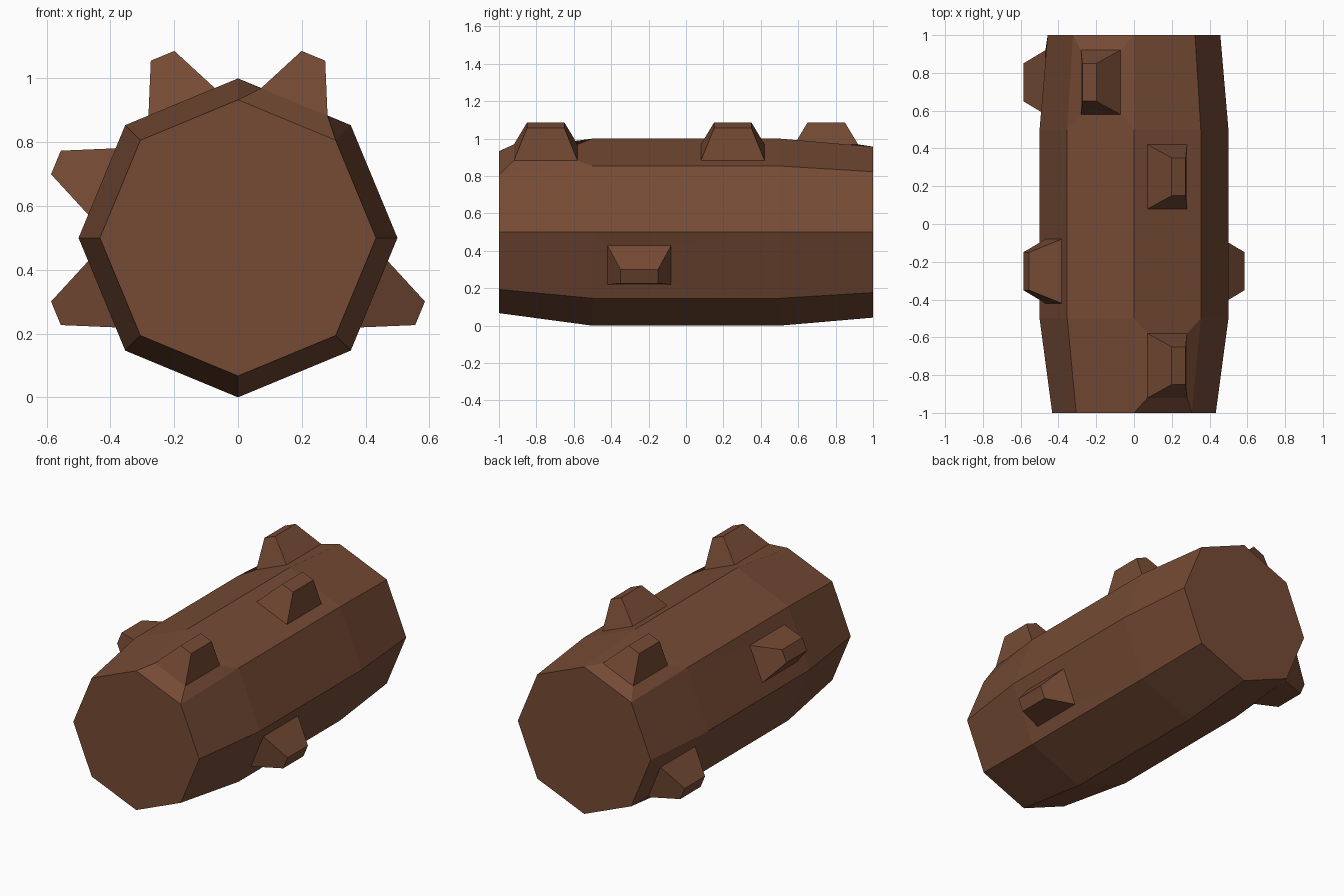
import bpy, bmesh, math
from mathutils import Vector

if "Cube" in bpy.data.objects:
    bpy.data.objects.remove(bpy.data.objects["Cube"])

bark = bpy.data.materials.new("bark brown")
bark.diffuse_color = (0.18, 0.07, 0.035, 1)
bark.use_nodes = True
bark.node_tree.nodes["Principled BSDF"].inputs["Base Color"].default_value = bark.diffuse_color

CENTRE = Vector((0, 0, 0.5))


def radial(deg):
    a = math.radians(deg)
    return Vector((math.cos(a), 0, math.sin(a)))


# Log body: eight-sided rings (y, radius), tapered at both ends
bm = bmesh.new()
sections = [(-1, 0.433), (-0.5, 0.5), (0.5, 0.5), (1, 0.457)]
rings = [[bm.verts.new(CENTRE + radial(45 * i) * r + Vector((0, y, 0)))
          for i in range(8)] for y, r in sections]
side = {}
for s in range(3):
    for i in range(8):
        j = (i + 1) % 8
        side[s, i] = bm.faces.new((rings[s][i], rings[s][j],
                                   rings[s + 1][j], rings[s + 1][i]))
bm.faces.new(rings[0])
bm.faces.new(rings[-1])


def fit_rectangle(face, deg, y, dist, half_t, half_y):
    """Move a quad's corners to a rectangle facing the given direction."""
    tangent = radial(deg + 90)
    mid = face.calc_center_median()
    for v in face.verts:
        st = math.copysign(half_t, (v.co - mid).dot(tangent))
        sy = math.copysign(half_y, v.co.y - mid.y)
        v.co = CENTRE + radial(deg) * dist + tangent * st + Vector((0, y + sy, 0))


# Branch stubs: (segment, side of octagon, y), grown out of the side faces
stubs = [(0, 1, -0.75), (1, 1, 0.25), (2, 2, 0.75),
         (1, 3, -0.25), (2, 4, 0.75), (1, 7, -0.25)]
for seg, i, y in stubs:
    face = side[seg, i]
    deg = 45 * i + 22.5
    bmesh.ops.inset_individual(bm, faces=[face], thickness=0.05)
    fit_rectangle(face, deg, y, 0.461, 0.113, 0.17)
    top = bmesh.ops.extrude_discrete_faces(bm, faces=[face])["faces"][0]
    fit_rectangle(top, deg, y, 0.618, 0.04, 0.10)

bmesh.ops.recalc_face_normals(bm, faces=bm.faces[:])
mesh = bpy.data.meshes.new("log")
bm.to_mesh(mesh)
bm.free()
mesh.materials.append(bark)
log = bpy.data.objects.new("log", mesh)
bpy.context.collection.objects.link(log)
